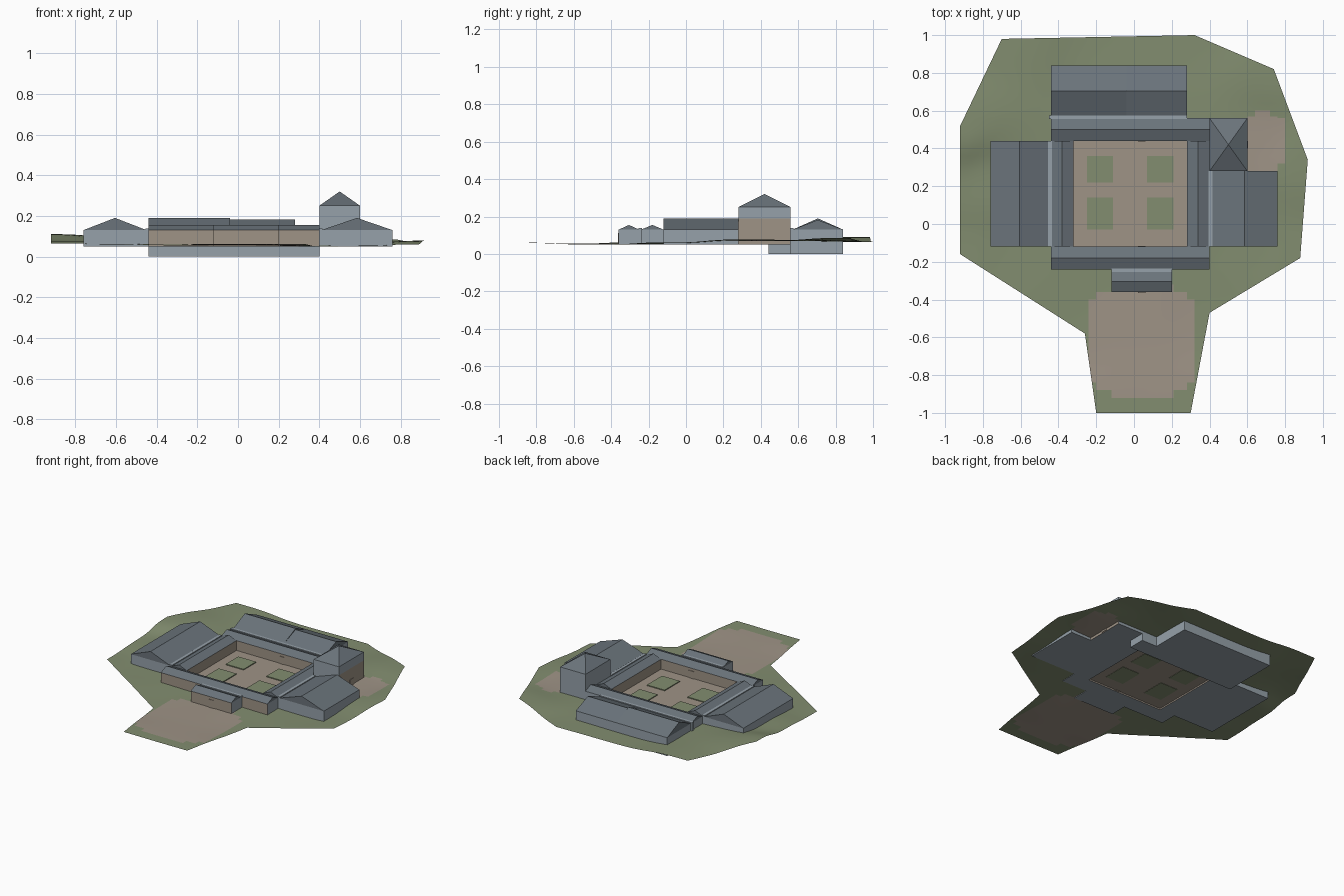
import bpy, bmesh
from mathutils import Vector

cube = bpy.data.objects.get("Cube")
if cube:
    bpy.data.objects.remove(cube)


def material(name, rgb):
    linear = [(c / 255) ** 2.2 for c in rgb] + [1]
    m = bpy.data.materials.new(name)
    m.use_nodes = True
    m.diffuse_color = linear
    m.node_tree.nodes["Principled BSDF"].inputs["Base Color"].default_value = linear
    return m


MATS = [material("slate wall", (149, 160, 168)), material("roof slate", (106, 115, 122)),
        material("sandy stone", (157, 146, 133)), material("grass", (129, 140, 111))]
WALL, ROOF, SAND, GRASS = range(4)


def finish(name, bm):
    mesh = bpy.data.meshes.new(name)
    bm.to_mesh(mesh)
    bm.free()
    for m in MATS:
        mesh.materials.append(m)
    obj = bpy.data.objects.new(name, mesh)
    bpy.context.collection.objects.link(obj)
    return obj


def inside(p, r):
    return r[0] < p.x < r[1] and r[2] < p.y < r[3]


def cut(bm, co, no):
    bmesh.ops.bisect_plane(bm, geom=bm.verts[:] + bm.edges[:] + bm.faces[:],
                           dist=1e-5, plane_co=co, plane_no=no)


def box(name, rect, z0, z1, mat):
    x0, x1, y0, y1 = rect
    bm = bmesh.new()
    bmesh.ops.create_cube(bm, size=1)
    bmesh.ops.scale(bm, vec=(x1 - x0, y1 - y0, z1 - z0), verts=bm.verts)
    bmesh.ops.translate(bm, vec=((x0 + x1) / 2, (y0 + y1) / 2, (z0 + z1) / 2), verts=bm.verts)
    for f in bm.faces:
        f.material_index = mat
    return finish(name, bm)


def house(name, rect, eave, top, axis, stone=(), stone_top=None):
    """Walls with a gable roof along x or y, or a pyramid roof; stone lists the sandy sides."""
    x0, x1, y0, y1 = rect
    cx, cy = (x0 + x1) / 2, (y0 + y1) / 2
    bm = bmesh.new()
    corners = [(x0, y0), (x1, y0), (x1, y1), (x0, y1)]
    low = [bm.verts.new((x, y, FLOOR)) for x, y in corners]
    high = [bm.verts.new((x, y, eave)) for x, y in corners]
    ends = {"x": [(x0, cy), (x1, cy)], "y": [(cx, y0), (cx, y1)], "tip": [(cx, cy)] * 2}[axis]
    a, b = [bm.verts.new((x, y, top)) for x, y in ends]
    bm.faces.new(low[::-1])
    for i in range(4):
        j = (i + 1) % 4
        bm.faces.new((low[i], low[j], high[j], high[i]))
    s, e, n, w = [(high[i], high[(i + 1) % 4]) for i in range(4)]
    if axis == "x":
        roof = [s + (b, a), e + (b,), n + (a, b), w + (a,)]
    else:
        roof = [s + (a,), e + (b, a), n + (b,), w + (a, b)]
    for vs in roof:
        bm.faces.new(vs).material_index = ROOF
    bmesh.ops.remove_doubles(bm, verts=bm.verts, dist=1e-5)
    if stone_top:
        cut(bm, (0, 0, stone_top), (0, 0, 1))
    bm.normal_update()
    limit = stone_top or eave
    for f in bm.faces:
        if f.material_index == WALL and f.calc_center_median().z < limit:
            if any(f.normal.dot(Vector(d)) > 0.9 for d in stone):
                f.material_index = SAND
    return finish(name, bm)


FLOOR, EAVE = 0.05, 0.13
FRONT, BACK, EAST, WEST = (0, -1, 0), (0, 1, 0), (1, 0, 0), (-1, 0, 0)

# Ranges around the courtyard, outer wings, porch and tower
buildings = [
    ("front_range", (-.44, .4, -.24, -.12), EAVE, .155, "x", (FRONT, BACK)),
    ("rear_range", (-.44, .4, .44, .56), EAVE, .155, "x", (FRONT,)),
    ("right_range", (-.44, -.32, -.12, .44), EAVE, .155, "y", (EAST,)),
    ("left_range", (.28, .4, -.12, .44), EAVE, .155, "y", (WEST,)),
    ("right_wing", (-.76, -.45, -.12, .44), EAVE, .19, "y"),
    ("left_wing", (.41, .76, -.12, .28), EAVE, .19, "y"),
    ("rear_wing_tall", (-.44, -.04, .57, .84), EAVE, .19, "x"),
    ("rear_wing_low", (-.04, .28, .57, .84), EAVE, .182, "x"),
    ("porch", (-.12, .2, -.36, -.25), EAVE, .155, "x", (FRONT,)),
    ("tower", (.4, .6, .28, .56), .25, .32, "tip", (EAST,), .19),
]
for spec in buildings:
    house(*spec)

# Flat gutters joining the wings to the ranges
for name, rect in [("right_gutter", (-.455, -.435, -.12, .44)), ("left_gutter", (.395, .415, -.12, .28)),
                   ("rear_gutter", (-.45, .28, .555, .575)), ("porch_gutter", (-.12, .2, -.255, -.235))]:
    box(name, rect, FLOOR, .138, WALL)

# Cellar below the rear rooms
box("cellar_front", (-.44, .4, .44, .56), 0, FLOOR, WALL)
box("cellar_rear", (-.44, .28, .56, .84), 0, FLOOR, WALL)

# Doors
for name, rect in [("front_door", (.02, .06, -.364, -.358)), ("porch_inner_door", (.02, .06, -.122, -.116)),
                   ("rear_door", (.02, .06, .436, .442)), ("tower_door", (.598, .604, .4, .44))]:
    box(name, rect, .055, .112, SAND)

# Grass beds in the courtyard
beds = [(x, x + .14, y, y + d) for x in (-.25, .07) for y, d in ((-.03, .17), (.22, .14))]
for i, rect in enumerate(beds):
    box(f"courtyard_bed_{i + 1}", rect, .058, .066, GRASS)

# Terrain: outline with heights, plus level spots near the walls
outline = [(-.92, -.16, .065), (-.26, -.58, .055), (-.2, -1, .062), (.3, -1, .062), (.4, -.47, .05),
           (.88, -.18, .06), (.92, .34, .078), (.74, .82, .085), (.32, 1, .065), (-.7, .98, .09), (-.92, .52, .11)]
spots = outline + [(0, -.4, .055), (.6, -.15, .052), (-.6, -.15, .06), (-.1, .87, .064),
                   (.65, .45, .068), (-.8, .2, .075)]
court = (-.32, .28, -.12, .44)


def height(x, y):
    if -.33 < x < .29 and -.13 < y < .45:
        return .06
    total = weight = 0
    for sx, sy, sz in spots:
        w = 1 / (((x - sx) ** 2 + (y - sy) ** 2) ** 1.5 + 1e-6)
        total += w * sz
        weight += w
    return total / weight


def is_dirt(p):
    drive = abs((p.x - .04) / .28) ** 4 + abs((p.y + .62) / .29) ** 4 < 1
    yard = ((p.x - .68) / .14) ** 2 + ((p.y - .43) / .17) ** 2 < 1
    return drive or yard or inside(p, court)


bm = bmesh.new()
bm.faces.new([bm.verts.new((x, y, 0)) for x, y, z in outline])
footprints = [spec[1] for spec in buildings]
rects = footprints + beds
grid = [i * .04 - 1 for i in range(51)]
for x in set(grid + [v for r in rects for v in r[:2]]):
    cut(bm, (x, 0, 0), (1, 0, 0))
for y in set(grid + [v for r in rects for v in r[2:]]):
    cut(bm, (0, y, 0), (0, 1, 0))
hidden = []
for f in bm.faces:
    c = f.calc_center_median()
    if any(inside(c, r) for r in footprints):
        hidden.append(f)
    f.material_index = SAND if is_dirt(c) and not any(inside(c, r) for r in beds) else GRASS
bmesh.ops.delete(bm, geom=hidden, context="FACES")
for v in bm.verts:
    v.co.z = height(v.co.x, v.co.y)
terrain = finish("terrain", bm)
terrain.data.shade_smooth()
